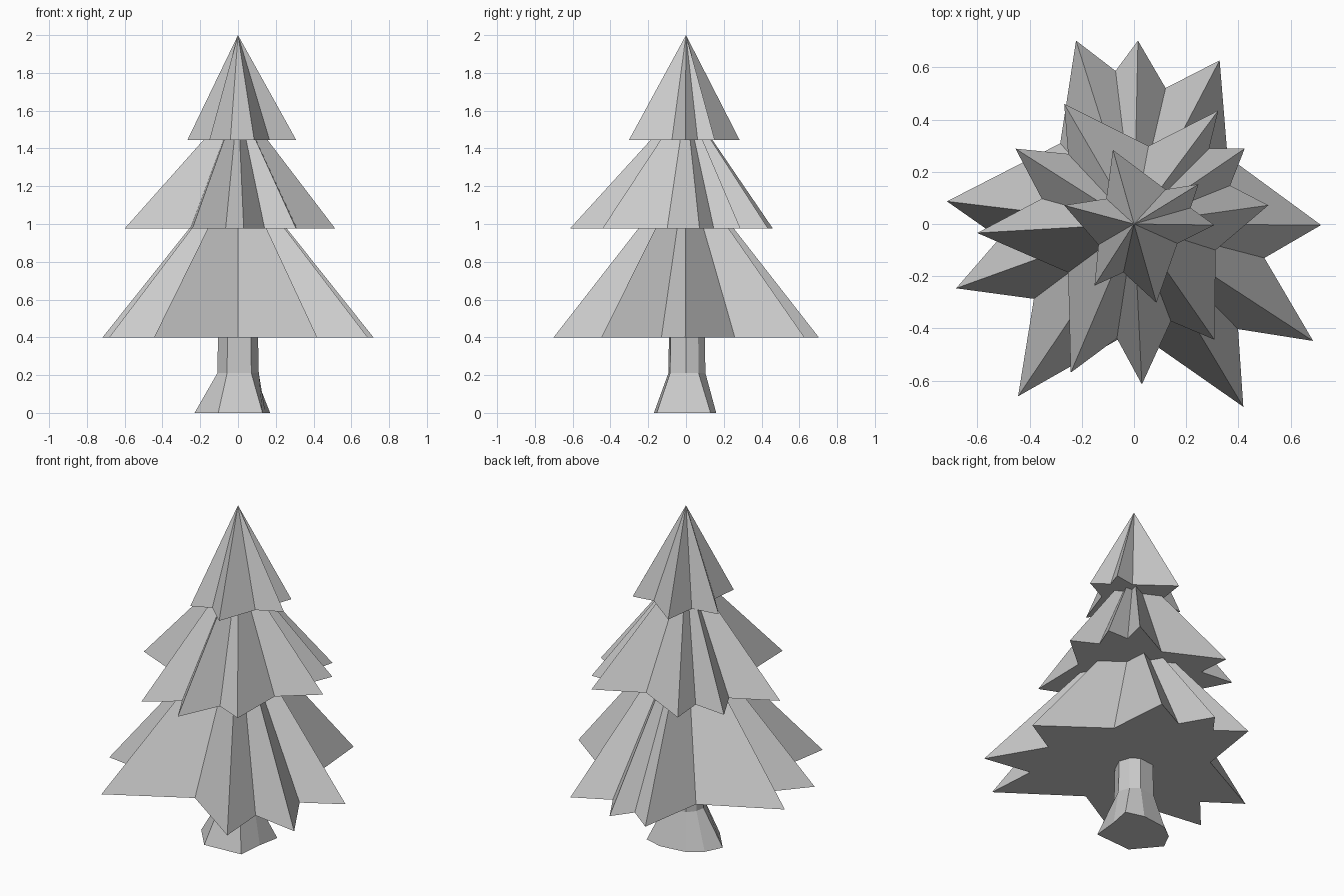
import bpy, bmesh
from mathutils import Vector

if "Cube" in bpy.data.objects:
    bpy.data.objects.remove(bpy.data.objects["Cube"])


def build(name, bm):
    bmesh.ops.recalc_face_normals(bm, faces=bm.faces)
    mesh = bpy.data.meshes.new(name)
    bm.to_mesh(mesh)
    bm.free()
    obj = bpy.data.objects.new(name, mesh)
    bpy.context.collection.objects.link(obj)


def star_cone(name, outline, z0, apex_z, scale=1.01):
    """Ragged star outline with flat faces running up to one apex."""
    bm = bmesh.new()
    base = [bm.verts.new((x * scale, y * scale - .004, z0)) for x, y in outline]
    tip = bm.verts.new((0, 0, apex_z))
    bm.faces.new(base)
    for i, v in enumerate(base):
        bm.faces.new((v, base[(i + 1) % len(base)], tip))
    build(name, bm)


def trunk(name, outline, rings):
    """Uneven foot outline narrowing to round rings (z, radius)."""
    bm = bmesh.new()
    prev = [bm.verts.new((x, y, 0)) for x, y in outline]
    bm.faces.new(prev)
    for z, r in rings:
        ring = [bm.verts.new((*(Vector(p).normalized() * r), z)) for p in outline]
        for i in range(len(ring)):
            j = (i + 1) % len(ring)
            bm.faces.new((prev[i], prev[j], ring[j], ring[i]))
        prev = ring
    bm.faces.new(prev)
    build(name, bm)


# Trunk with flared, uneven foot
foot = [(-.105, -.17), (.13, -.155), (.145, 0), (.17, .13),
        (.06, .16), (-.10, .14), (-.18, .08), (-.23, -.02)]
trunk("trunk", foot, [(.21, .11), (.45, .105)])

# Foliage outlines alternate branch tip and notch
lower = [(-.22, .70), (-.07, .585), (.015, .70), (.12, .52), (.325, .625), (.355, .26),
         (.71, 0), (.495, -.125), (.68, -.44), (.395, -.395), (.415, -.69), (0, -.40),
         (-.44, -.65), (-.38, -.28), (-.675, -.24), (-.51, -.05), (-.71, .09), (-.28, .31)]
middle = [(-.265, .46), (.055, .30), (.32, .435), (.285, .29), (.42, .29), (.365, .15),
          (.51, .075), (.31, -.095), (.305, -.435), (.14, -.365), (.03, -.605), (-.065, -.43),
          (-.24, -.56), (-.25, -.18), (-.595, -.03), (-.35, .10), (-.45, .29), (-.25, .27)]
upper = [(-.08, .285), (.12, .135), (.245, .155), (.215, .065), (.305, 0), (.165, -.07),
         (.085, -.295), (-.04, -.18), (-.15, -.23), (-.135, -.075), (-.265, .075), (-.105, .10)]

star_cone("lower_branches", lower, .40, 1.30)
star_cone("middle_branches", middle, .975, 1.65)
star_cone("upper_branches", upper, 1.445, 2.0)
